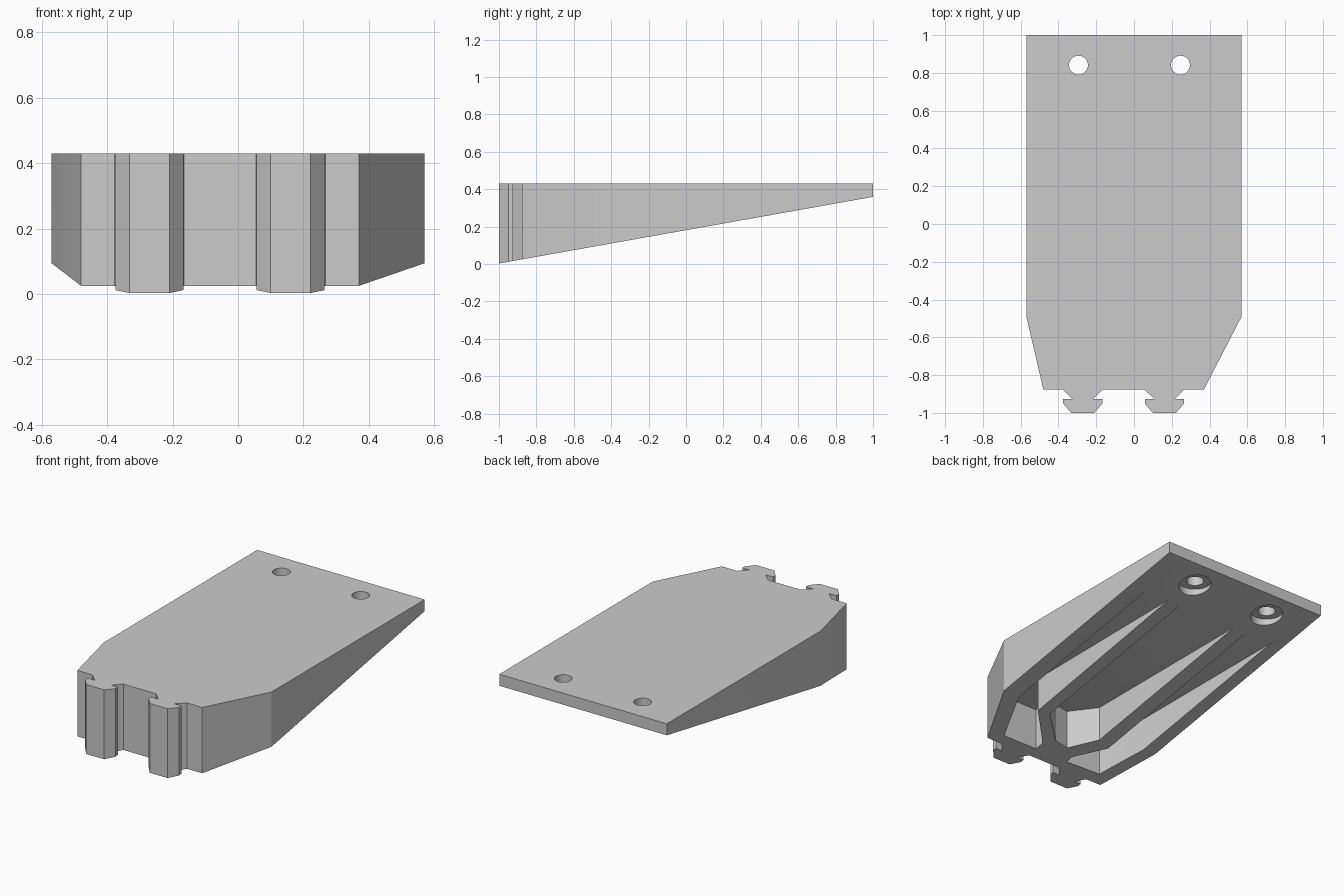
import bpy, bmesh
from mathutils import Vector

cube = bpy.data.objects.get("Cube")
if cube:
    bpy.data.objects.remove(cube, do_unlink=True)

TOP = 0.43        # flat deck height
CEILING = 0.298   # underside pocket depth
SLOPE = 0.178     # rise of the underside

grey = bpy.data.materials.new("plain grey")
grey.use_nodes = True
colour = (0.6, 0.6, 0.6, 1)
grey.diffuse_color = colour
grey.node_tree.nodes["Principled BSDF"].inputs["Base Color"].default_value = colour


def make_object(name, bm):
    bmesh.ops.recalc_face_normals(bm, faces=bm.faces)
    mesh = bpy.data.meshes.new(name)
    bm.to_mesh(mesh)
    bm.free()
    mesh.materials.append(grey)
    obj = bpy.data.objects.new(name, mesh)
    bpy.context.collection.objects.link(obj)
    return obj


def prism(outline, low, high):
    bm = bmesh.new()
    face = bm.faces.new([bm.verts.new((x, y, low)) for x, y in outline])
    up = bmesh.ops.extrude_face_region(bm, geom=[face])["geom"]
    verts = [v for v in up if isinstance(v, bmesh.types.BMVert)]
    bmesh.ops.translate(bm, verts=verts, vec=(0, 0, high - low))
    return bm


def subtract(target, name, bm):
    cutter = make_object(name, bm)
    cutter.hide_render = True
    mod = target.modifiers.new(name, "BOOLEAN")
    mod.operation = "DIFFERENCE"
    mod.solver = "EXACT"
    mod.object = cutter
    bpy.context.view_layer.objects.active = target
    bpy.ops.object.modifier_apply(modifier=name)
    bpy.data.objects.remove(cutter, do_unlink=True)


def cylinder(x, y, radius, low, high):
    bm = bmesh.new()
    bmesh.ops.create_cone(bm, cap_ends=True, segments=48, radius1=radius,
                          radius2=radius, depth=high - low)
    bmesh.ops.translate(bm, verts=bm.verts, vec=(x, y, (low + high) / 2))
    return bm


# Wedge body outline with two connector tabs along the front edge
half_tab = [(0.106, -0.876), (0.055, -0.926), (0.104, -0.926),
            (0.104, -0.95), (0.061, -1)]
outline = [(0.57, 1), (-0.57, 1), (-0.57, -0.49), (-0.48, -0.876)]
for centre in (-0.271, 0.161):
    outline += [(centre - x, y) for x, y in half_tab]
    outline += [(centre + x, y) for x, y in reversed(half_tab)]
outline += [(0.37, -0.876), (0.57, -0.49)]
bm = prism(outline, -0.1, TOP)

# Sloping underside
cut = bmesh.ops.bisect_plane(bm, geom=bm.verts[:] + bm.edges[:] + bm.faces[:],
                             plane_co=Vector((0, -1, 0.003)),
                             plane_no=Vector((0, SLOPE, -1)), clear_outer=True)
rim = [e for e in cut["geom_cut"] if isinstance(e, bmesh.types.BMEdge)]
bmesh.ops.contextual_create(bm, geom=rim)
body = make_object("wedge_body", bm)

# Three pockets between the ribs, fading out where the slope meets their ceiling
pockets = {
    "left_pocket": [(0.457, 0.72), (0.457, -0.49), (0.3, -0.81), (0.06, -0.81),
                    (0.06, -0.75), (0.28, -0.53), (0.29, 0.72)],
    "middle_pocket": [(0.2, 0.72), (0.2, -0.52), (0.01, -0.69), (-0.09, -0.71),
                      (-0.205, -0.555), (-0.205, 0.72)],
    "right_pocket": [(-0.485, 0.72), (-0.485, -0.49), (-0.41, -0.8),
                     (-0.17, -0.81), (-0.17, -0.76), (-0.3, -0.59), (-0.3, 0.72)],
}
for name, points in pockets.items():
    subtract(body, name, prism(points, -0.2, CEILING))

# Screw holes with flat counterbores underneath
for x in (-0.294, 0.246):
    subtract(body, "counterbore", cylinder(x, 0.841, 0.093, 0, 0.357))
    subtract(body, "screw_hole", cylinder(x, 0.841, 0.05, 0, 0.6))

# Smooth bores, crisp edges
bpy.ops.object.select_all(action="DESELECT")
body.select_set(True)
bpy.context.view_layer.objects.active = body
bpy.ops.object.shade_smooth_by_angle(angle=0.4)
